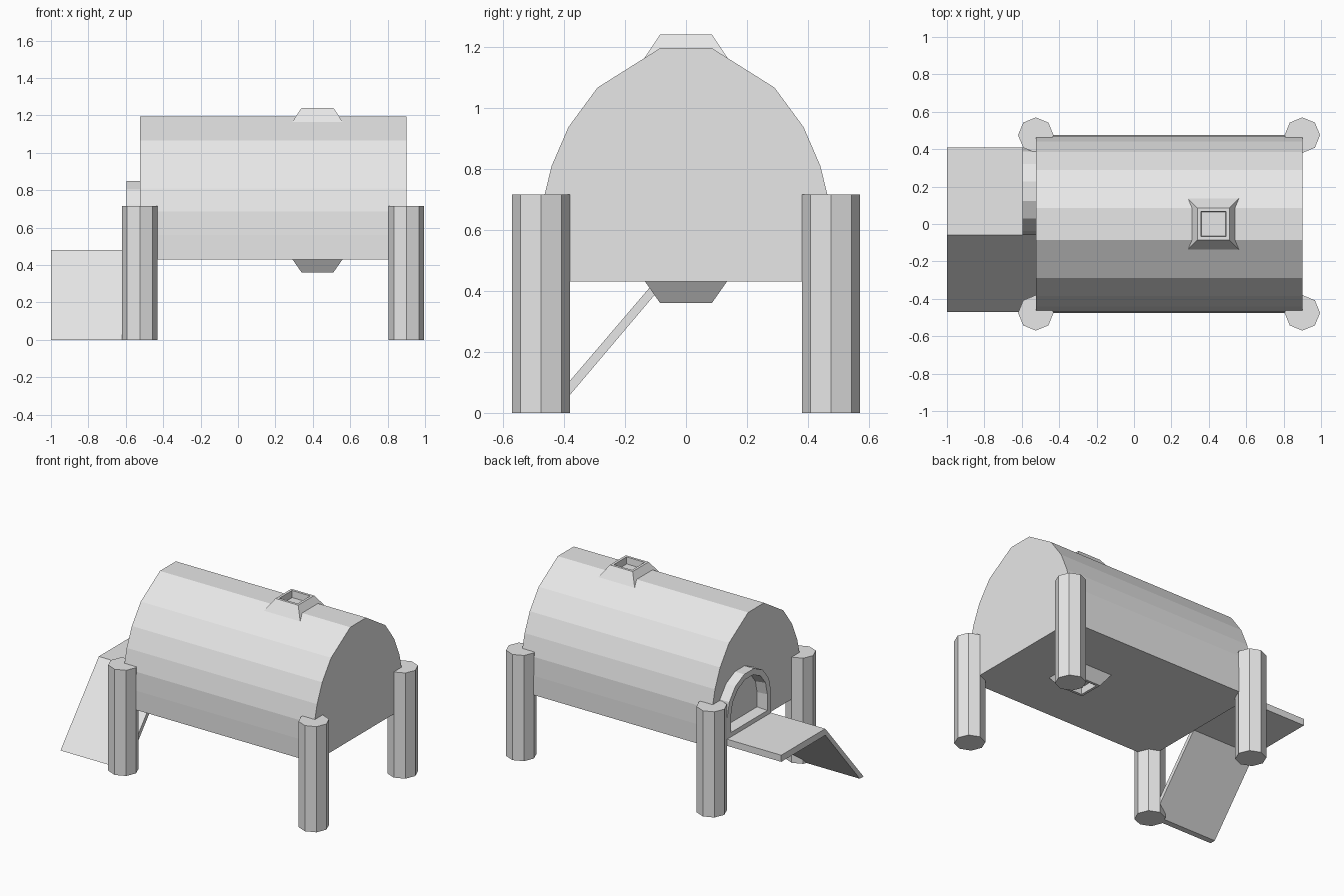
import bpy, bmesh, math
from mathutils import Matrix

cube = bpy.data.objects.get("Cube")
if cube:
    bpy.data.objects.remove(cube)

grey = bpy.data.materials.new("light_grey")
grey.use_nodes = True
grey.diffuse_color = (0.8, 0.8, 0.8, 1)
grey.node_tree.nodes["Principled BSDF"].inputs["Base Color"].default_value = (0.8, 0.8, 0.8, 1)


def finish(name, bm):
    bmesh.ops.recalc_face_normals(bm, faces=bm.faces)
    mesh = bpy.data.meshes.new(name)
    bm.to_mesh(mesh)
    bm.free()
    mesh.materials.append(grey)
    obj = bpy.data.objects.new(name, mesh)
    bpy.context.collection.objects.link(obj)
    return obj


def extrude_x(name, profile, x0, x1):
    """Solid with a (y, z) outline running from x0 to x1."""
    bm = bmesh.new()
    face = bm.faces.new([bm.verts.new((x0, y, z)) for y, z in profile])
    out = bmesh.ops.extrude_face_region(bm, geom=[face])["geom"]
    verts = [v for v in out if isinstance(v, bmesh.types.BMVert)]
    bmesh.ops.translate(bm, verts=verts, vec=(x1 - x0, 0, 0))
    if face.is_valid and all(len(e.link_faces) < 2 for e in face.edges):
        bm.faces.remove(face)
    return finish(name, bm)


def arch(radius, base):
    """Arched outline: straight sides below a seven-sided half circle."""
    cy, cz, n = 0.175, 0.62, 7
    pts = [(cy + radius * math.cos(math.pi * i / n),
            cz + radius * math.sin(math.pi * i / n)) for i in range(n + 1)]
    return [(cy + radius, base)] + pts + [(cy - radius, base)]


def vent(name, z_base, z_end, half_base, half_end):
    """Square tapered vent with a recessed opening."""
    bm = bmesh.new()
    loops = []
    up = 1 if z_end > z_base else -1
    for half, z in ((half_base, z_base), (half_end, z_end),
                    (0.068, z_end), (0.064, z_end - up * 0.045)):
        loops.append([bm.verts.new((0.425 + sx * half, sy * half, z))
                      for sx, sy in ((-1, -1), (1, -1), (1, 1), (-1, 1))])
    for a, b in zip(loops, loops[1:]):
        for i in range(4):
            j = (i + 1) % 4
            bm.faces.new((a[i], a[j], b[j], b[i]))
    bm.faces.new(loops[0])
    bm.faces.new(loops[-1])
    return finish(name, bm)


# Barrel-roofed hall
half = [(0.477, 0.43), (0.477, 0.56), (0.471, 0.685), (0.44, 0.81),
        (0.385, 0.937), (0.29, 1.066), (0.085, 1.195)]
extrude_x("hall", half + [(-y, z) for y, z in reversed(half)], -0.525, 0.9)

# Eight-sided corner posts
for sx, x in (("right", -0.525), ("left", 0.9)):
    for sy, y in (("front", -0.475), ("back", 0.475)):
        bm = bmesh.new()
        bmesh.ops.create_cone(bm, cap_ends=True, segments=8, radius1=0.095, radius2=0.095,
                              depth=0.715, matrix=Matrix.Translation((x, y, 0.3575)))
        # Turn so that corners lie on the axes
        v = bm.verts[:][0].co
        turn = -math.atan2(v.y - y, v.x - x)
        bmesh.ops.rotate(bm, verts=bm.verts, cent=(x, y, 0), matrix=Matrix.Rotation(turn, 3, "Z"))
        finish(f"{sy}_{sx}_post", bm)

# Landing with the ramp down to the ground
extrude_x("landing_and_ramp", [(0.41, 0.48), (-0.06, 0.48), (-0.47, 0), (-0.43, 0),
                               (-0.062, 0.435), (0.41, 0.435)], -1.0, -0.525)

# Door frame: outer and inner arches bridged into a ring
bm = bmesh.new()
rings = [[bm.verts.new((x, y, z)) for y, z in arch(r, b)]
         for x, r, b in ((-0.525, 0.235, 0.44), (-0.595, 0.235, 0.44),
                         (-0.595, 0.195, 0.51), (-0.525, 0.185, 0.52))]
for a, b in zip(rings, rings[1:]):
    for i in range(len(a)):
        j = (i + 1) % len(a)
        bm.faces.new((a[i], a[j], b[j], b[i]))
finish("door_frame", bm)

# Roof and floor vents
vent("roof_vent", 1.155, 1.24, 0.141, 0.085)
vent("floor_vent", 0.44, 0.36, 0.141, 0.085)
